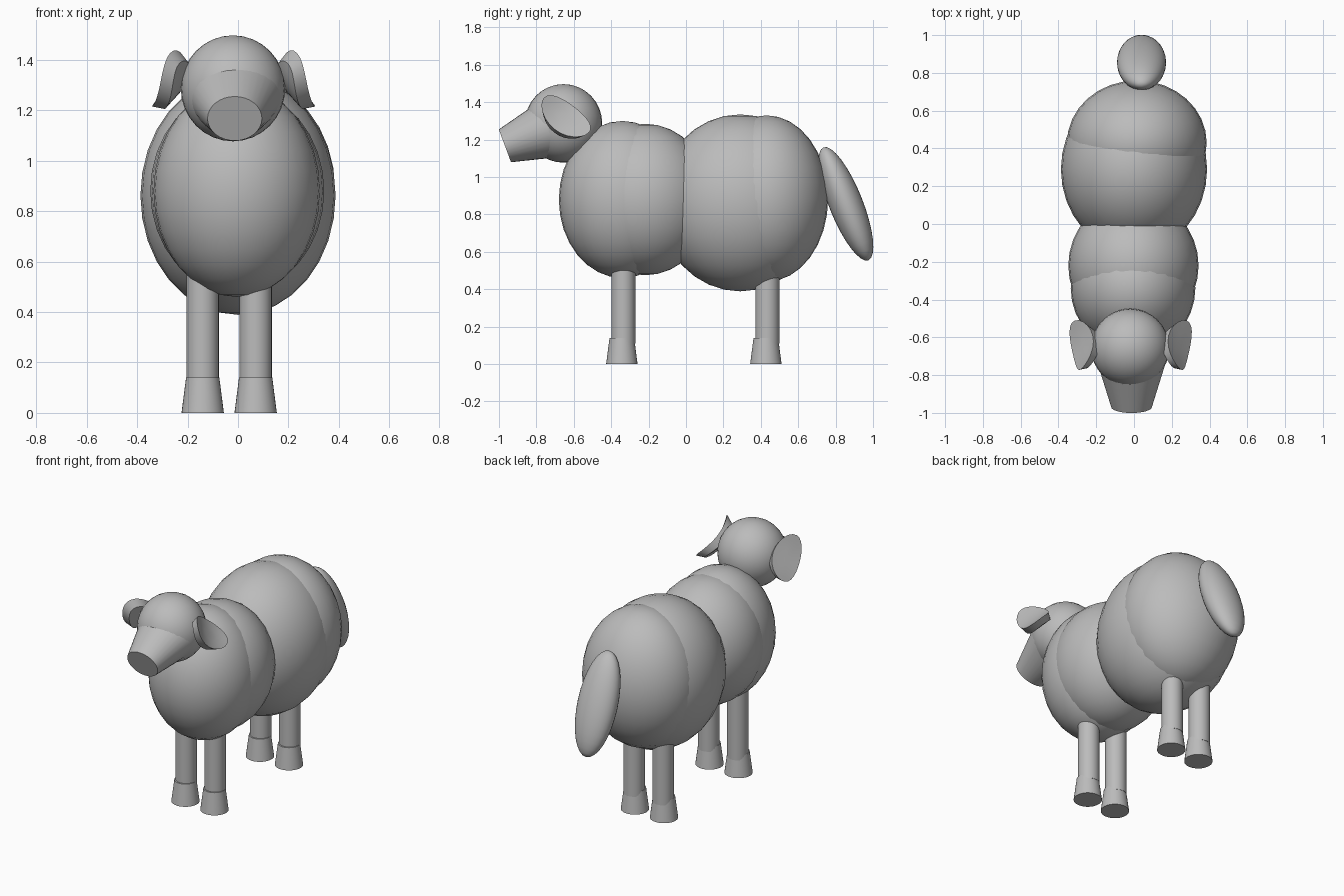
import bpy, math
from mathutils import Matrix, Vector

cube = bpy.data.objects.get("Cube")
if cube:
    bpy.data.objects.remove(cube, do_unlink=True)

wool = bpy.data.materials.new("plain_grey")
wool.use_nodes = True
wool.diffuse_color = (0.5, 0.5, 0.5, 1)
wool.node_tree.nodes["Principled BSDF"].inputs["Base Color"].default_value = (0.5, 0.5, 0.5, 1)


def finish(name, angle=35):
    ob = bpy.context.object
    ob.name = name
    ob.data.materials.append(wool)
    bpy.ops.object.transform_apply(location=False, rotation=True, scale=True)
    bpy.ops.object.shade_smooth_by_angle(angle=math.radians(angle))
    return ob


def ellipsoid(name, loc, radii, tilt=0):
    bpy.ops.mesh.primitive_uv_sphere_add(segments=32, ring_count=16, radius=1,
                                         location=loc, rotation=(tilt, 0, 0))
    bpy.context.object.scale = radii
    return finish(name)


def frustum(name, loc, r1, r2, depth, tilt=0, widen=1):
    bpy.ops.mesh.primitive_cone_add(vertices=32, radius1=r1, radius2=r2, depth=depth,
                                    location=loc, rotation=(tilt, 0, 0))
    bpy.context.object.scale = (widen, 1, 1)
    return finish(name)


# Body: two overlapping pairs of wool masses
ellipsoid("chest", (-0.005, -0.34, 0.88), (0.33, 0.34, 0.42))
ellipsoid("shoulders", (-0.003, -0.22, 0.88), (0.345, 0.36, 0.405))
ellipsoid("belly", (0, 0.29, 0.862), (0.387, 0.44, 0.473))
ellipsoid("rump", (0.015, 0.43, 0.885), (0.37, 0.33, 0.445))
ellipsoid("tail", (0.04, 0.855, 0.857), (0.13, 0.09, 0.325), math.radians(21.7))

# Head and snout
ellipsoid("head", (-0.02, -0.655, 1.287), (0.207, 0.207, 0.21))
axis = Vector((0, -0.937, -0.348))
frustum("snout", Vector((-0.013, -0.968, 1.167)) - axis * 0.125, 0.157, 0.0935, 0.25,
        math.radians(110.4), 1.155)

# Legs with flared feet
for x, side in ((-0.14, "right"), (0.07, "left")):
    for y, end in ((-0.335, "front"), (0.435, "rear")):
        frustum(f"{end}_{side}_leg", (x, y, 0.355), 0.064, 0.064, 0.49)
        frustum(f"{end}_{side}_foot", (x, y - 0.008, 0.07), 0.084, 0.066, 0.14)


# Ears: oval slabs bent outward at both ends
def ear(name, sign):
    long = Vector((0.06, 0.25, -0.2)).normalized()
    short = Vector((0.06, -0.06, -0.07))
    short = (short - long * short.dot(long)).normalized()
    out = short.cross(long)
    verts, faces = [], []
    n, rings = 24, 4
    for layer in (0, 1):
        for r in range(1, rings + 1):
            for i in range(n):
                a = 2 * math.pi * i / n
                u, v = math.cos(a) * r / rings, math.sin(a) * r / rings
                shrink = 1 if layer else 0.85
                lift = 0.035 * u * u + (0.015 if layer else -0.035)
                p = long * u * 0.155 * shrink + short * v * 0.095 * shrink + out * lift
                p += Vector((0.222, -0.65, 1.305))
                if sign < 0:
                    p.x = -0.035 - p.x
                verts.append(p)
    size = n * rings
    for layer in (0, 1):
        base = layer * size
        cap = [base + i for i in range(n)]
        faces.append(cap if layer else cap[::-1])
        for r in range(rings - 1):
            for i in range(n):
                j = (i + 1) % n
                a, b = base + r * n, base + (r + 1) * n
                q = [a + i, b + i, b + j, a + j]
                faces.append(q if layer else q[::-1])
    rim = size - n
    for i in range(n):
        j = (i + 1) % n
        faces.append([rim + i, rim + j, size + rim + j, size + rim + i])
    # Keep the surface facing outward on both sides
    if (out.x > 0) == (sign > 0):
        faces = [f[::-1] for f in faces]
    mesh = bpy.data.meshes.new(name)
    mesh.from_pydata(verts, [], faces)
    import bmesh
    bm = bmesh.new()
    bm.from_mesh(mesh)
    bmesh.ops.recalc_face_normals(bm, faces=bm.faces)
    bm.to_mesh(mesh)
    bm.free()
    ob = bpy.data.objects.new(name, mesh)
    bpy.context.collection.objects.link(ob)
    bpy.ops.object.select_all(action="DESELECT")
    ob.select_set(True)
    bpy.context.view_layer.objects.active = ob
    finish(name)


ear("left_ear", 1)
ear("right_ear", -1)
